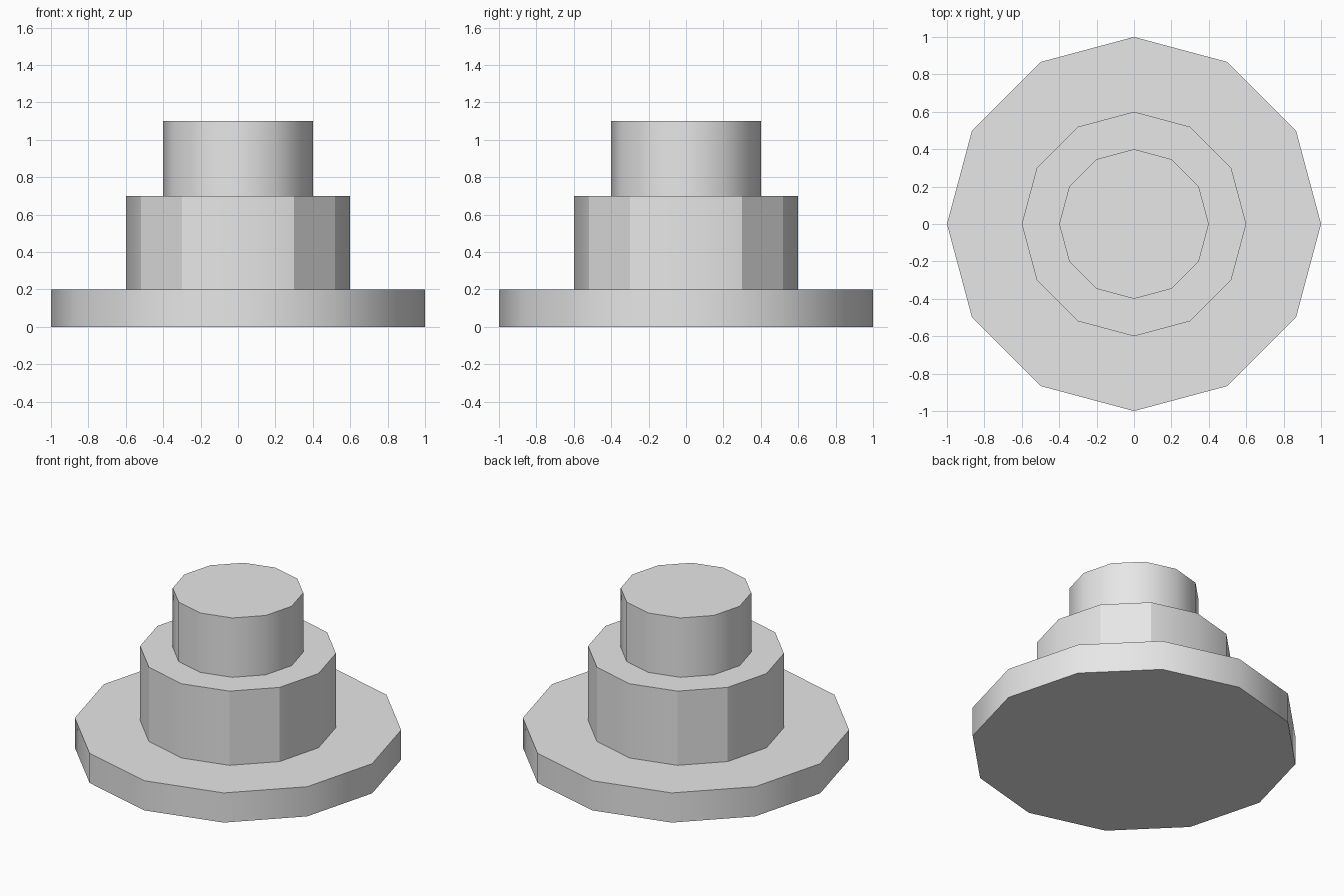
import bpy
import math

SIDES = 12

cube = bpy.data.objects.get("Cube")
if cube:
    bpy.data.objects.remove(cube, do_unlink=True)

# Single plain grey for the whole piece
grey = bpy.data.materials.new("light_grey")
grey.use_nodes = True
grey.diffuse_color = (0.8, 0.8, 0.8, 1)
grey.node_tree.nodes["Principled BSDF"].inputs["Base Color"].default_value = (0.8, 0.8, 0.8, 1)


def tier(name, radius, bottom, top):
    """Closed twelve-sided drum with softly shaded sides and crisp rims."""
    bpy.ops.mesh.primitive_cylinder_add(
        vertices=SIDES, radius=radius, depth=top - bottom,
        location=(0, 0, (bottom + top) / 2))
    obj = bpy.context.object
    obj.name = obj.data.name = name
    obj.data.materials.append(grey)
    bpy.ops.object.shade_smooth_by_angle(angle=math.radians(40))
    return obj


# Three stacked tiers
tier("base_disc", 1.0, 0.0, 0.2)
middle = tier("middle_drum", 0.6, 0.2, 0.7)
tier("top_drum", 0.4, 0.7, 1.1)

# The middle drum has crisp uprights, except those on the x and y axes
mesh = middle.data
for edge in mesh.edges:
    a, b = (mesh.vertices[i].co for i in edge.vertices)
    upright = abs(a.z - b.z) > 0.1
    if upright and min(abs(a.x), abs(a.y)) > 0.01:
        edge.use_edge_sharp = True
